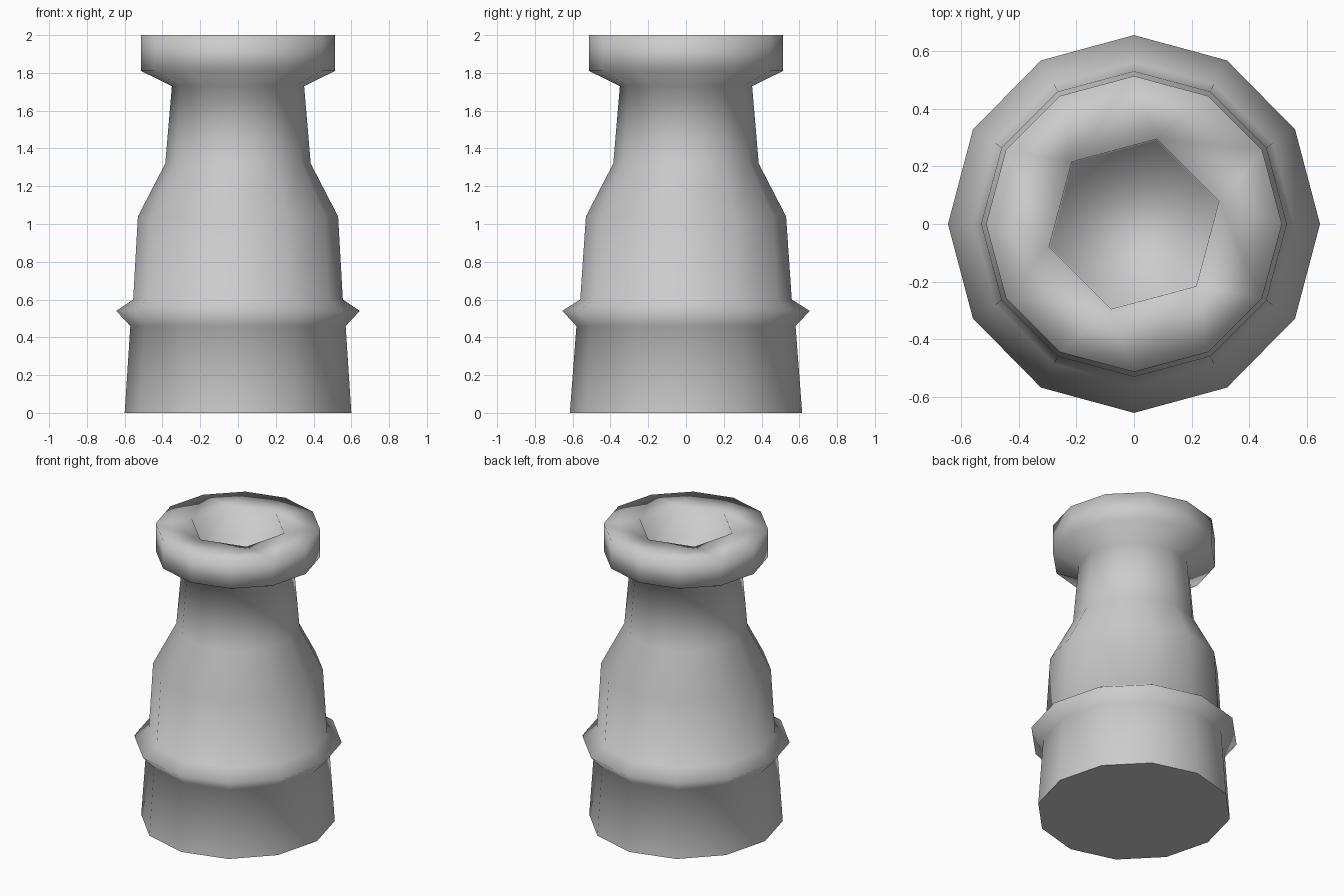
import bpy, bmesh
from math import cos, sin, radians

cube = bpy.data.objects.get("Cube")
if cube:
    bpy.data.objects.remove(cube, do_unlink=True)

grey = bpy.data.materials.new("plain grey")
grey.use_nodes = True
colour = (0.6, 0.6, 0.6, 1)
grey.diffuse_color = colour
grey.node_tree.nodes["Principled BSDF"].inputs["Base Color"].default_value = colour

bm = bmesh.new()


def ring(rx, ry, z, sides=12, turn=0):
    """One horizontal loop of vertices."""
    angles = [radians(turn + 360 * i / sides) for i in range(sides)]
    return [bm.verts.new((rx * cos(a), ry * sin(a), z)) for a in angles]


def bridge(low, high):
    """Quads between two loops of equal size."""
    n = len(low)
    for i in range(n):
        j = (i + 1) % n
        bm.faces.new((low[i], low[j], high[j], high[i]))


# Turned body: base, sharp bead, belly, shoulder, neck and collar
profile = [
    (0.60, 0.615, 0), (0.57, 0.58, 0.46), (0.645, 0.655, 0.54),
    (0.555, 0.56, 0.60), (0.53, 0.53, 1.04), (0.385, 0.385, 1.32),
    (0.35, 0.35, 1.73), (0.513, 0.513, 1.81), (0.513, 0.513, 2),
]
rings = [ring(*p) for p in profile]
for low, high in zip(rings, rings[1:]):
    bridge(low, high)
base = bm.faces.new(rings[0][::-1])

# Flat rim joining the twelve-sided collar to the six-sided opening
outer = rings[-1]
mouth = ring(0.305, 0.305, 2, 6, 15)
for i in range(6):
    a, b, c = (outer[(2 * i + k) % 12] for k in range(3))
    bm.faces.new((a, b, mouth[i]))
    bm.faces.new((b, c, mouth[(i + 1) % 6], mouth[i]))

# Six-sided socket
floor = ring(0.30, 0.30, 1.78, 6, 15)
bridge(mouth, floor)
bm.faces.new(floor)

bmesh.ops.recalc_face_normals(bm, faces=bm.faces)
for face in bm.faces:
    face.smooth = face is not base
for edge in base.edges:
    edge.smooth = False

mesh = bpy.data.meshes.new("turned_body")
bm.to_mesh(mesh)
bm.free()
mesh.materials.append(grey)
body = bpy.data.objects.new("turned_body", mesh)
bpy.context.collection.objects.link(body)
